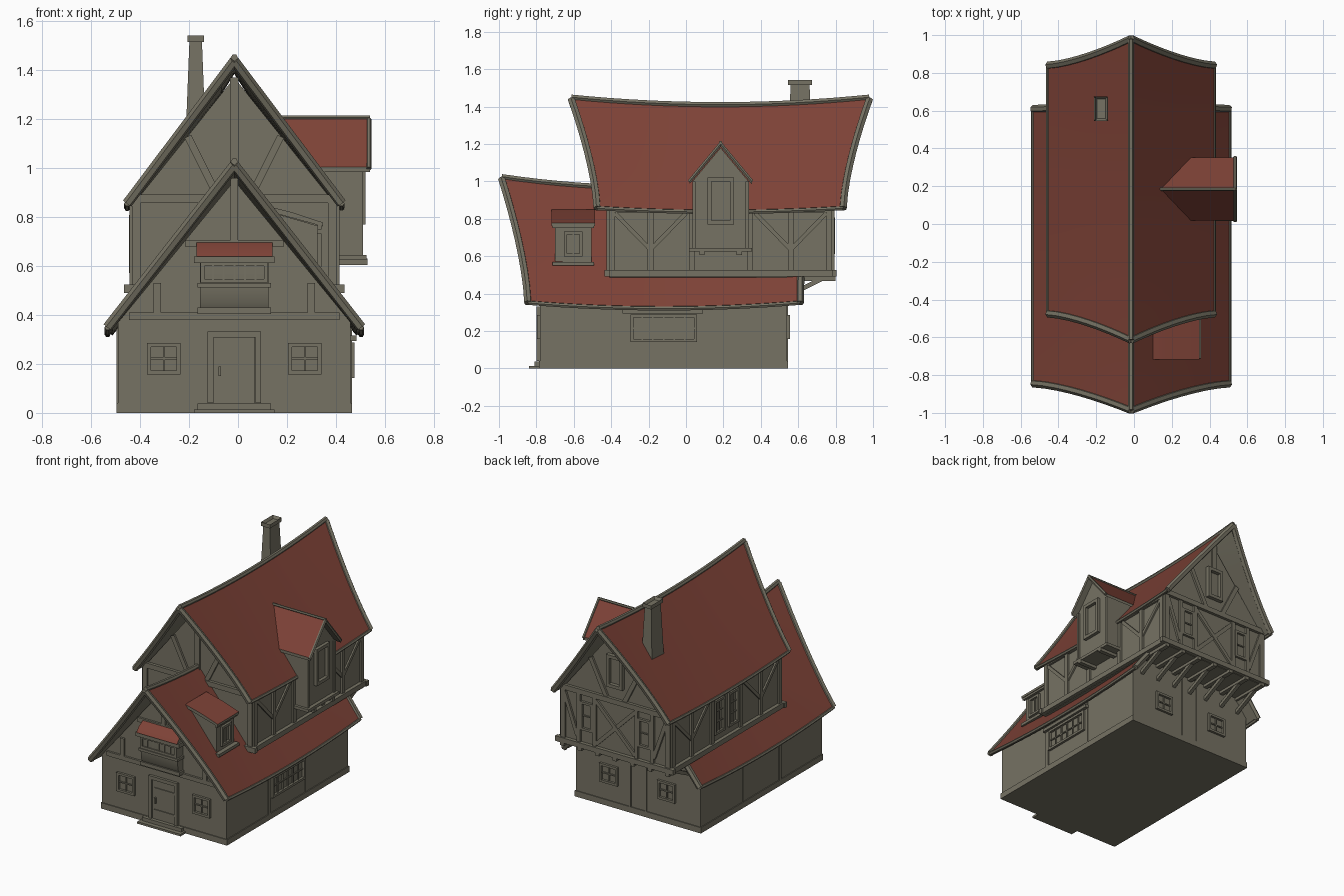
import bpy, bmesh, math
from mathutils import Matrix, Vector

if "Cube" in bpy.data.objects:
    bpy.data.objects.remove(bpy.data.objects["Cube"], do_unlink=True)

CX = -0.015  # house centre line


def material(name, rgb):
    m = bpy.data.materials.new(name)
    m.use_nodes = True
    m.diffuse_color = (*rgb, 1)
    m.node_tree.nodes["Principled BSDF"].inputs["Base Color"].default_value = (*rgb, 1)
    return m


STONE = material("grey plaster and timber", (0.18, 0.168, 0.125))
RED = material("red roof tile", (0.21, 0.055, 0.038))
made = []


def finish(name, bm, red_tops=False):
    bmesh.ops.recalc_face_normals(bm, faces=bm.faces)
    me = bpy.data.meshes.new(name)
    if red_tops:
        for f in bm.faces:
            f.material_index = int(f.normal.z > 0.3)
    bm.to_mesh(me)
    bm.free()
    me.materials.append(STONE)
    me.materials.append(RED)
    ob = bpy.data.objects.new(name, me)
    bpy.context.collection.objects.link(ob)
    made.append(ob)
    return ob


def frame(origin, u, out):
    """Wall frame: local x runs along the wall, y outward, z up."""
    m = Matrix((u, out, (0, 0, 1))).transposed().to_4x4()
    m.translation = origin
    return m


def bar(bm, m, a, b, w=0.03, d=0.014, d0=0.0):
    a, b = Vector(a), Vector(b)
    mid, v = (a + b) / 2, b - a
    mat = (m @ Matrix.Translation((mid.x, d0 + d / 2, mid.y))
           @ Matrix.Rotation(-math.atan2(v.y, v.x), 4, 'Y')
           @ Matrix.Diagonal((v.length, d, w, 1)))
    return bmesh.ops.create_cube(bm, size=1, matrix=mat)["verts"]


def box(bm, m, u0, u1, z0, z1, d=0.014, d0=0.0):
    return bar(bm, m, (u0, (z0 + z1) / 2), (u1, (z0 + z1) / 2), z1 - z0, d, d0)


def prism(bm, m, pts, d0, d1):
    f = bm.faces.new([bm.verts.new(m @ Vector((u, d0, z))) for u, z in pts])
    r = bmesh.ops.extrude_face_region(bm, geom=[f])
    vs = [g for g in r["geom"] if isinstance(g, bmesh.types.BMVert)]
    bmesh.ops.translate(bm, verts=vs, vec=m.to_3x3() @ Vector((0, d1 - d0, 0)))


def window(bm, m, u, z0, z1, w, cols=2, rows=2, d=0.016, t=0.016):
    h = w / 2
    for z in (z0, z1):
        bar(bm, m, (u - h - t / 2, z), (u + h + t / 2, z), t, d)
    for s in (-h, h):
        bar(bm, m, (u + s, z0), (u + s, z1), t, d)
    for i in range(1, cols):
        bar(bm, m, (u - h + w * i / cols, z0), (u - h + w * i / cols, z1), t / 2, d / 2)
    for i in range(1, rows):
        z = z0 + (z1 - z0) * i / rows
        bar(bm, m, (u - h, z), (u + h, z), t / 2, d / 2)


X, Y = (1, 0, 0), (0, 1, 0)
BACKWARD, LEFTWARD = (0, -1, 0), (-1, 0, 0)
CENTRE = frame((CX, 0, 0), X, Y)
PROFILE = frame((0, 0, 0), Y, X)       # u = y, depth = x
SECTION = frame((0, 0, 0), X, Y)       # u = x, depth = y
low_front = frame((CX, -0.78, 0), X, BACKWARD)
low_back = frame((CX, 0.54, 0), X, Y)
up_front = frame((CX, -0.41, 0), X, BACKWARD)
up_back = frame((CX, 0.78, 0), X, Y)
low_sides = [frame((CX + 0.475, 0, 0), Y, X), frame((CX - 0.475, 0, 0), Y, LEFTWARD)]
up_sides = [frame((CX + 0.415, 0, 0), Y, X), frame((CX - 0.415, 0, 0), Y, LEFTWARD)]

# Wall volumes
for name, half, z0, eave, apex, y0, y1 in (
        ("lower_walls", 0.475, 0, 0.37, 0.95, -0.78, 0.54),
        ("upper_walls", 0.415, 0.487, 0.85, 1.37, -0.41, 0.78)):
    bm = bmesh.new()
    prism(bm, CENTRE, [(-half, z0), (half, z0), (half, eave), (0, apex), (-half, eave)], y0, y1)
    finish(name, bm)


# Sagging roofs with flared gable ends
def trim(name, lines, radius):
    cu = bpy.data.curves.new(name, 'CURVE')
    cu.dimensions, cu.bevel_depth, cu.bevel_resolution = '3D', radius, 1
    cu.use_fill_caps = True
    for pts in lines:
        sp = cu.splines.new('POLY')
        sp.points.add(len(pts) - 1)
        for p, co in zip(sp.points, pts):
            p.co = (*co, 1)
        sp.use_smooth = False
    cu.materials.append(STONE)
    bpy.context.collection.objects.link(bpy.data.objects.new(name, cu))


def roof(name, half, ridge, eave, bow, front, back, flare_front, flare_back):
    def point(t, s):
        a = abs(t)
        k = (1 - a) ** 1.5
        y0, y1 = front - flare_front * k, back + flare_back * k
        z = ridge + (eave - ridge) * a + (2 * s - 1) ** 2 * bow * (1 - a / 2)
        return Vector((CX + half * t, y0 + (y1 - y0) * s, z))
    nt, ns = 12, 16
    ts, ss = [i / nt * 2 - 1 for i in range(nt + 1)], [j / ns for j in range(ns + 1)]
    bm = bmesh.new()
    grid = [[bm.verts.new(point(t, s)) for s in ss] for t in ts]
    for i in range(nt):
        for j in range(ns):
            bm.faces.new((grid[i][j], grid[i + 1][j], grid[i + 1][j + 1], grid[i][j + 1]))
    for f in bm.faces:
        f.normal_update()
    ob = finish(name, bm, True)
    mod = ob.modifiers.new("thickness", 'SOLIDIFY')
    mod.thickness, mod.offset = 0.025, -1
    mod.material_offset = mod.material_offset_rim = -1
    bpy.context.view_layer.objects.active = ob
    bpy.ops.object.modifier_apply(modifier=mod.name)
    drop = Vector((0, 0, -0.012))
    trim(name + "_bargeboards", [[point(sgn * i / 8, s) + drop for i in range(9)]
                                 for sgn in (-1, 1) for s in (0, 1)], 0.021)
    trim(name + "_ridge_cap", [[point(0, s) for s in ss]], 0.016)
    trim(name + "_eave_trim", [[point(t, s) + drop for s in ss] for t in (-1, 1)], 0.012)


roof("lower_roof", 0.518, 0.965, 0.332, 0.06, -0.845, 0.61, 0.14, 0.02)
roof("upper_roof", 0.438, 1.41, 0.848, 0.04, -0.475, 0.84, 0.138, 0.14)

# Plinth and doorstep
bm = bmesh.new()
prism(bm, CENTRE, [(-0.481, 0), (0.481, 0), (0.481, 0.04), (-0.481, 0.04)], -0.786, 0.546)
finish("plinth", bm)
bm = bmesh.new()
box(bm, low_front, -0.165, 0.165, 0, 0.014, 0.06)
box(bm, low_front, -0.15, 0.15, 0, 0.038, 0.03)
finish("doorstep", bm)

# Front door
bm = bmesh.new()
box(bm, low_front, -0.085, 0.085, 0.04, 0.31, 0.008)
for s in (-1, 1):
    bar(bm, low_front, (s * 0.098, 0.04), (s * 0.098, 0.33), 0.024, 0.018)
bar(bm, low_front, (-0.11, 0.32), (0.11, 0.32), 0.024, 0.018)
for z in (0.1, 0.25):
    bar(bm, low_front, (-0.07, z), (0.085, z), 0.014, 0.014)
bar(bm, low_front, (-0.06, 0.15), (-0.06, 0.19), 0.01, 0.02)
finish("front_door", bm)

# Ground floor windows
bm = bmesh.new()
for s in (-1, 1):
    window(bm, low_front, s * 0.288, 0.165, 0.278, 0.12)
    window(bm, low_back, s * 0.22, 0.165, 0.278, 0.12)
window(bm, low_sides[0], -0.12, 0.15, 0.28, 0.34, 6, 2)
bar(bm, low_sides[0], (-0.34, 0.305), (0.09, 0.305), 0.022, 0.024)
finish("lower_windows", bm)

# Lower timbers
bm = bmesh.new()
bar(bm, low_front, (-0.43, 0.395), (0.43, 0.395))
bar(bm, low_front, (-0.2, 0.692), (0.2, 0.692))
bar(bm, low_front, (0, 0.7), (0, 0.96))
for s in (-1, 1):
    bar(bm, low_front, (s * 0.315, 0.4), (s * 0.315, 0.53))
    bar(bm, low_back, (s * 0.06, 0.04), (s * 0.06, 0.48), 0.012, 0.006)
for m in low_sides:
    bar(bm, m, (-0.32, 0.04), (-0.32, 0.36), 0.025, 0.006)
    bar(bm, m, (0.08, 0.04), (0.08, 0.36), 0.01, 0.004)
finish("lower_timbers", bm)

# Front bay window with tiled awning
bay = frame((CX, -0.78, 0), BACKWARD, X)
bm = bmesh.new()
prism(bm, bay, [(0, 0.42), (0.035, 0.42), (0.052, 0.45), (0.06, 0.52), (0.06, 0.62), (0, 0.62)], -0.14, 0.14)
box(bm, low_front, -0.165, 0.165, 0.612, 0.64, 0.078)
box(bm, low_front, -0.15, 0.15, 0.512, 0.53, 0.07)
box(bm, low_front, -0.15, 0.15, 0.405, 0.43, 0.05)
bay_face = frame((CX, -0.84, 0), X, BACKWARD)
window(bm, bay_face, 0, 0.54, 0.608, 0.26, 6, 1, 0.008)
finish("bay_window", bm)
bm = bmesh.new()
prism(bm, bay, [(0, 0.64), (0.085, 0.64), (0.06, 0.67), (0, 0.705)], -0.155, 0.155)
finish("bay_awning", bm, True)

# Upper timbers: gables
bm = bmesh.new()
for m in (up_front, up_back):
    box(bm, m, -0.45, 0.45, 0.49, 0.525, 0.025)
    bar(bm, m, (-0.41, 0.875), (0.41, 0.875), 0.035, 0.02)
    for s in (-1, 1):
        bar(bm, m, (s * 0.4, 0.5), (s * 0.4, 0.87), 0.035)
        bar(bm, m, (s * 0.19, 1.13), (s * 0.07, 0.89))
bar(bm, up_front, (0, 0.89), (0, 1.37), 0.036)
bar(bm, up_back, (0, 1.2), (0, 1.37), 0.036)
for s in (-1, 1):
    for u in (0.16, 0.28):
        bar(bm, up_back, (s * u, 0.52), (s * u, 0.86), 0.026)
    bar(bm, up_back, (s * 0.29, 0.56), (s * 0.39, 0.84), 0.026)
    bar(bm, up_back, (-s * 0.15, 0.54), (s * 0.15, 0.84), 0.026, 0.011 + s * 0.002)
    window(bm, up_back, s * 0.22, 0.62, 0.8, 0.08, 1, 2)
window(bm, up_back, 0, 0.98, 1.18, 0.1, 1, 1, 0.026, 0.022)
# Upper timbers: long sides
for m in up_sides:
    box(bm, m, -0.43, 0.8, 0.49, 0.525, 0.025)
    bar(bm, m, (-0.41, 0.845), (0.78, 0.845), 0.025)
    for u in (-0.395, -0.19, 0.03, 0.34, 0.56, 0.765):
        bar(bm, m, (u, 0.5), (u, 0.85))
    for u in (-0.19, 0.56):
        for s in (-1, 1):
            bar(bm, m, (u, 0.635), (u + s * 0.19, 0.83), 0.022, 0.011)
for u in (0.11, 0.26):
    window(bm, up_sides[1], u, 0.58, 0.8, 0.09, 2, 3)
finish("upper_timbers", bm)

# Overhang joists and braces at the back
bm = bmesh.new()
for i in range(7):
    x = CX - 0.4 + i * 0.8 / 6
    box(bm, PROFILE, 0.53, 0.8, 0.468, 0.492, 0.03, x - 0.015)
    bar(bm, PROFILE, (0.535, 0.385), (0.72, 0.475), 0.024, 0.024, x - 0.012)
finish("overhang_joists", bm)

# Large gabled dormer
bm = bmesh.new()
prism(bm, PROFILE, [(0.035, 0.64), (0.335, 0.64), (0.335, 1.0), (0.185, 1.18), (0.035, 1.0)], 0.15, 0.5)
dormer = frame((0.5, 0.185, 0), Y, X)
window(bm, dormer, 0, 0.78, 1.01, 0.12, 1, 1, 0.022, 0.022)
for s in (-1, 1):
    bar(bm, dormer, (s * 0.142, 0.64), (s * 0.142, 1.0), 0.018, 0.01)
    box(bm, dormer, s * 0.1 - 0.014, s * 0.1 + 0.014, 0.605, 0.63, 0.14, -0.11)
box(bm, dormer, -0.168, 0.168, 0.625, 0.645, 0.13, -0.105)
finish("dormer_walls", bm)
bm = bmesh.new()
chevron = [(0.018, 1.005), (0.185, 1.208), (0.352, 1.005), (0.352, 0.985), (0.185, 1.185), (0.018, 0.985)]
prism(bm, PROFILE, chevron, 0.12, 0.54)
finish("dormer_roof", bm, True)
trim("dormer_bargeboards", [[(0.535, 0.185 + s * 0.168, 0.998), (0.535, 0.185, 1.2)] for s in (-1, 1)], 0.011)
trim("dormer_ridge_cap", [[(0.13, 0.185, 1.207), (0.54, 0.185, 1.207)]], 0.009)

# Small shed dormer on the lower roof
bm = bmesh.new()
prism(bm, SECTION, [(0.1, 0.55), (0.325, 0.55), (0.325, 0.765), (0.1, 0.83)], -0.7, -0.505)
shed = frame((0.325, -0.603, 0), Y, X)
window(bm, shed, 0, 0.605, 0.725, 0.085, 2, 1)
box(bm, shed, -0.11, 0.11, 0.55, 0.57, 0.03)
box(bm, shed, -0.11, 0.11, 0.75, 0.768, 0.016)
finish("shed_dormer_walls", bm)
bm = bmesh.new()
prism(bm, SECTION, [(0.1, 0.83), (0.348, 0.762), (0.348, 0.778), (0.22, 0.82), (0.1, 0.85)], -0.718, -0.487)
finish("shed_dormer_roof", bm, True)

# Tapered chimney with hollow cap
bm = bmesh.new()
stack = frame((-0.173, 0.61, 0), X, Y)
for v in box(bm, stack, -0.044, 0.044, 1.05, 1.52, 0.14, -0.07):
    if v.co.z > 1.3:
        v.co.x = -0.173 + (v.co.x + 0.173) * 0.58
        v.co.y = 0.61 + (v.co.y - 0.61) * 0.72
box(bm, stack, -0.034, 0.034, 1.515, 1.542, 0.128, -0.064)
top = max(bm.faces, key=lambda f: f.calc_center_median().z)
bmesh.ops.inset_individual(bm, faces=[top], thickness=0.016)
bmesh.ops.translate(bm, verts=top.verts, vec=(0, 0, -0.018))
finish("chimney", bm)

# Smooth the curved roofs, keep edges sharp
bpy.ops.object.select_all(action='DESELECT')
for ob in made:
    ob.select_set(True)
bpy.context.view_layer.objects.active = made[0]
bpy.ops.object.shade_smooth_by_angle(angle=math.radians(30))
